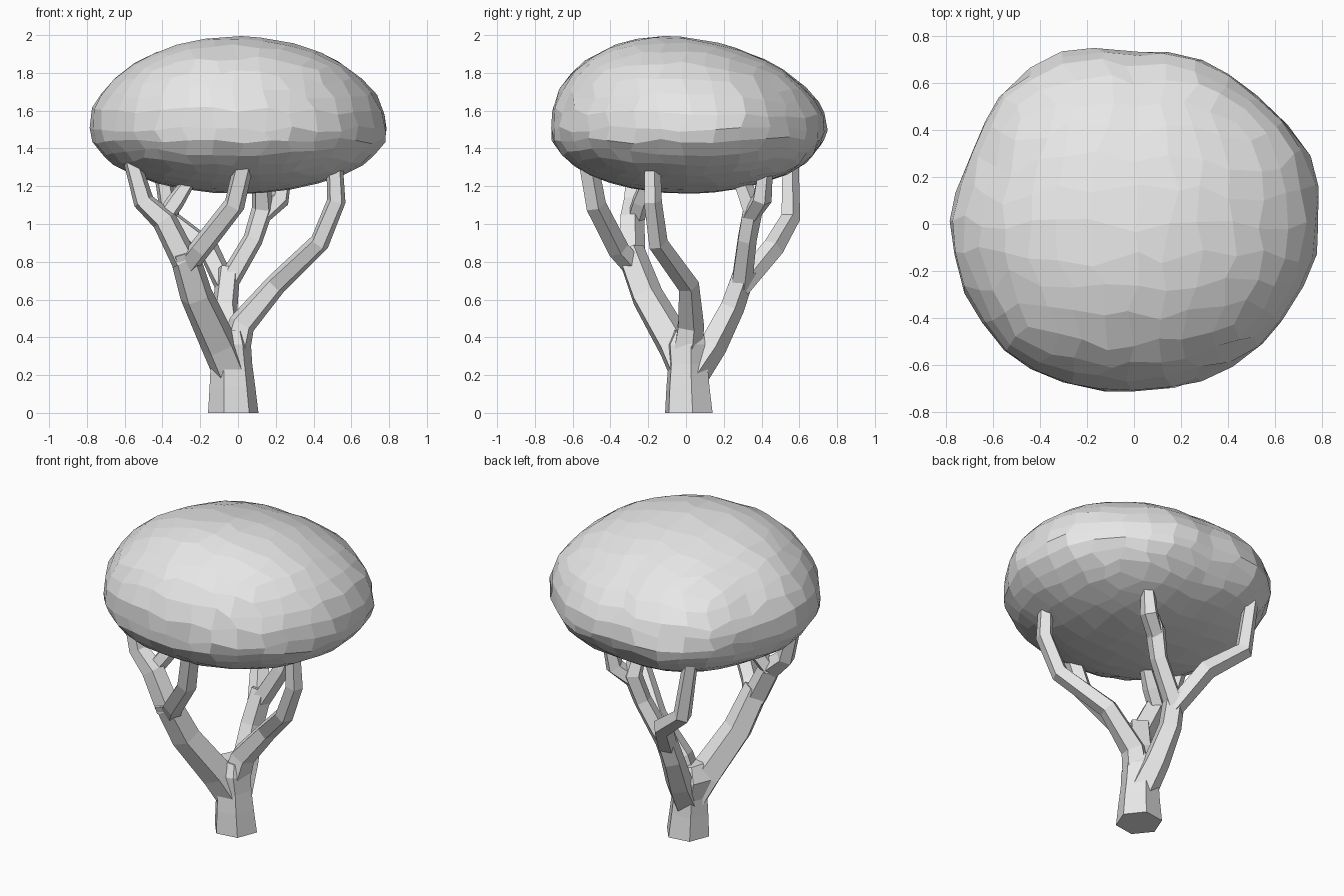
import bpy, bmesh, math, random
from mathutils import Vector

random.seed(4)
cube = bpy.data.objects.get("Cube")
if cube:
    bpy.data.objects.remove(cube, do_unlink=True)

grey = bpy.data.materials.new("plain_grey")
grey.use_nodes = True
grey.diffuse_color = (0.8, 0.8, 0.8, 1)
grey.node_tree.nodes["Principled BSDF"].inputs["Base Color"].default_value = (0.8, 0.8, 0.8, 1)


def finish(bm, name):
    """Turn a bmesh into a flat shaded object."""
    bmesh.ops.recalc_face_normals(bm, faces=bm.faces)
    mesh = bpy.data.meshes.new(name)
    bm.to_mesh(mesh)
    bm.free()
    mesh.materials.append(grey)
    obj = bpy.data.objects.new(name, mesh)
    bpy.context.collection.objects.link(obj)
    return obj


def limb(name, path, sides=5, turn=0.3):
    """Tapered faceted tube; each path point is x, y, z, radius."""
    bm = bmesh.new()
    pts = [Vector(p[:3]) for p in path]
    rings = []
    for i, p in enumerate(pts):
        tangent = (pts[min(i + 1, len(pts) - 1)] - pts[max(i - 1, 0)]).normalized()
        if i == 0 and p.z == 0:
            tangent = Vector((0, 0, 1))
        u = Vector((0, 1, 0)).cross(tangent).normalized()
        v = tangent.cross(u)
        ring = []
        for k in range(sides):
            a = turn + math.tau * k / sides
            ring.append(bm.verts.new(p + (u * math.cos(a) + v * math.sin(a)) * path[i][3]))
        rings.append(ring)
    for low, high in zip(rings, rings[1:]):
        for k in range(sides):
            n = (k + 1) % sides
            bm.faces.new((low[k], low[n], high[n], high[k]))
    bm.faces.new(rings[0])
    bm.faces.new(rings[-1])
    return finish(bm, name)


# Trunk
limb("trunk", [(-.025, .015, 0, .135), (-.03, .01, .14, .122), (-.035, .01, .25, .112),
               (-.05, .01, .36, .12), (-.04, .01, .44, .08)], sides=6, turn=0.15)

# Front limb and its three branches
limb("front_limb", [(-.04, 0, .22, .1), (-.1, -.06, .36, .1), (-.22, -.21, .62, .09),
                    (-.29, -.3, .86, .08)])
limb("front_right_branch", [(-.28, -.29, .8, .075), (-.39, -.29, 1.02, .07),
                            (-.5, -.28, 1.12, .058), (-.57, -.27, 1.36, .045)])
limb("front_right_twig", [(-.4, -.27, 1.02, .05), (-.33, -.24, 1.12, .05), (-.25, -.2, 1.24, .035)])
limb("front_branch", [(-.27, -.28, .78, .06), (-.2, -.36, .87, .06), (-.02, -.48, 1.1, .058),
                      (.03, -.52, 1.32, .055)])

# Left branch
limb("left_branch", [(-.03, 0, .28, .09), (.02, .02, .47, .075), (.2, .01, .68, .06),
                     (.43, -.15, .9, .055), (.52, -.18, 1.12, .052), (.51, -.18, 1.34, .045)])

# Back limb and its branches
limb("back_limb", [(-.03, .03, .2, .09), (-.05, .14, .36, .08), (-.07, .24, .56, .07),
                   (-.05, .31, .76, .065)])
limb("back_left_branch", [(-.06, .29, .68, .06), (.08, .32, .92, .055), (.13, .35, 1.08, .06),
                          (.12, .27, 1.28, .045)])
limb("back_left_twig", [(.12, .34, 1.04, .05), (.22, .4, 1.13, .055), (.25, .42, 1.3, .04)])
limb("back_right_branch", [(-.06, .28, .66, .06), (-.16, .46, .87, .06), (-.36, .55, 1.03, .055),
                           (-.42, .55, 1.4, .045)])

# Canopy: a gridded cube bent into a lopsided, faceted ball
OUTLINE = [.79, .8, .765, .76, .73, .79, .8, .76, .79, .78, .77, .745, .72, .725, .745, .775]


def reach(x, y):
    """Canopy radius in plan for a direction."""
    t = (math.atan2(y, x) % math.tau) / math.tau * len(OUTLINE)
    i, f = int(t), t % 1
    return OUTLINE[i % 16] * (1 - f) + OUTLINE[(i + 1) % 16] * f


bm = bmesh.new()
bmesh.ops.create_cube(bm, size=2)
bmesh.ops.subdivide_edges(bm, edges=bm.edges[:], cuts=7, use_grid_fill=True)
for vert in bm.verts:
    d = Vector([math.tan(c * math.pi / 4) for c in vert.co])
    d = (d + Vector([random.uniform(-.05, .05) for _ in range(3)])).normalized()
    r = reach(d.x, d.y) * random.uniform(.985, 1.01)
    x, y = d.x * r, d.y * r
    height = .49 if d.z > 0 else .34
    vert.co = (x, y, 1.5 + d.z * height - .1 * y * max(d.z, 0))
finish(bm, "canopy")
